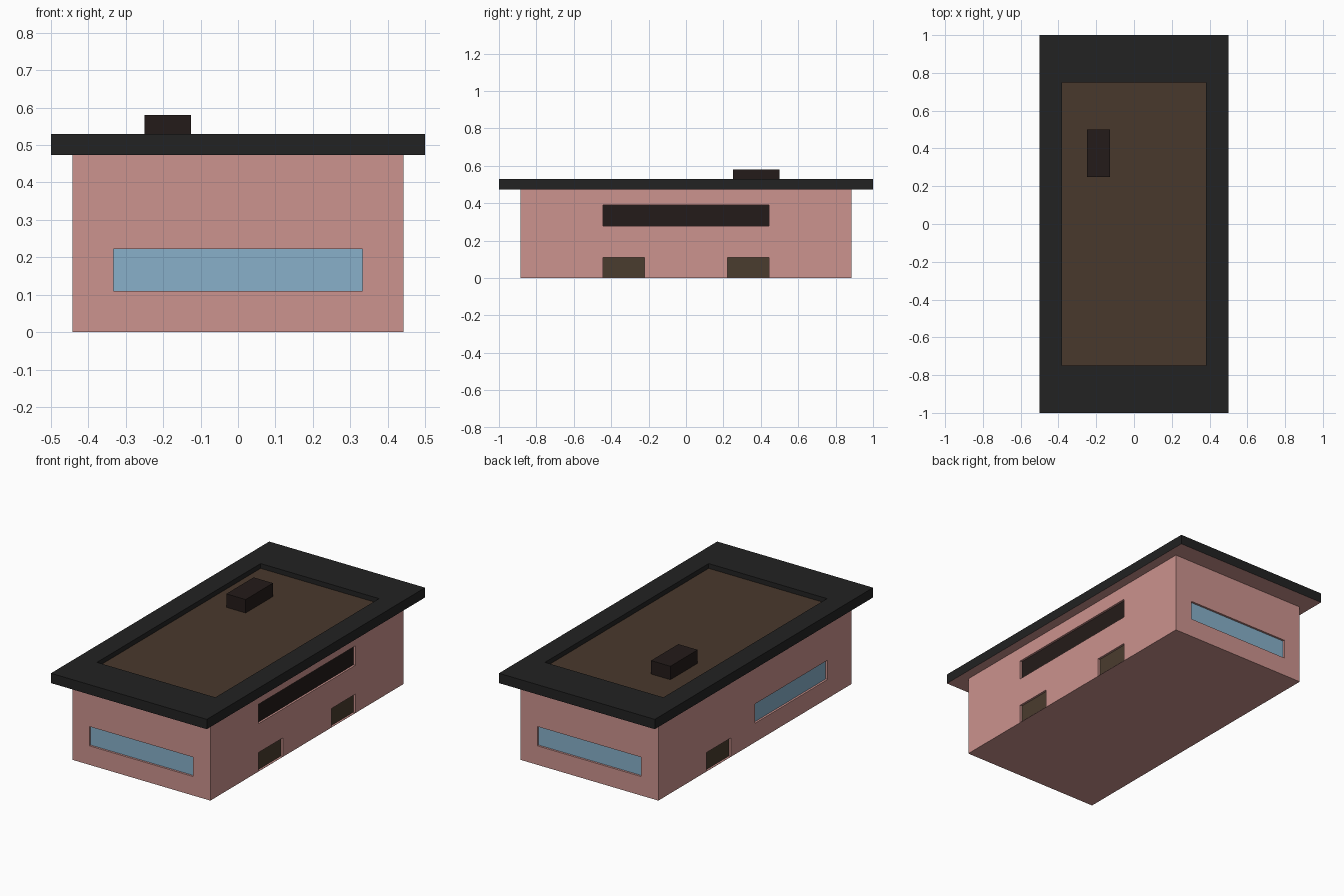
import bpy, bmesh
from mathutils import Vector

if "Cube" in bpy.data.objects:
    bpy.data.objects.remove(bpy.data.objects["Cube"])


def material(name, hex_colour):
    # hex sRGB to linear diffuse colour
    m = bpy.data.materials.new(name)
    rgb = [int(hex_colour[i:i + 2], 16) / 255 for i in (0, 2, 4)]
    m.diffuse_color = [((c + 0.055) / 1.055) ** 2.4 for c in rgb] + [1]
    m.use_nodes = True
    m.node_tree.nodes["Principled BSDF"].inputs["Base Color"].default_value = m.diffuse_color
    return m


PINK = material("pink_wall", "cc938e")
BLACK = material("black_roof", "222222")
BROWN = material("brown_deck", "49382c")
DARK = material("dark_metal", "241b19")
DOOR = material("door_brown", "4a3c2e")
GLASS = material("glass_blue", "88b0ca")


def box(name, lo, hi, mat=None):
    bm = bmesh.new()
    bmesh.ops.create_cube(bm, size=1)
    lo, hi = Vector(lo), Vector(hi)
    for v in bm.verts:
        v.co = (lo + hi) / 2 + v.co * (hi - lo)
    mesh = bpy.data.meshes.new(name)
    bm.to_mesh(mesh)
    bm.free()
    if mat:
        mesh.materials.append(mat)
    ob = bpy.data.objects.new(name, mesh)
    bpy.context.collection.objects.link(ob)
    return ob


def carve(target, cutters):
    # subtract the cutters, bake the result, then discard them
    for c in cutters:
        mod = target.modifiers.new("cut", 'BOOLEAN')
        mod.operation, mod.solver, mod.object = 'DIFFERENCE', 'EXACT', c
    dg = bpy.context.evaluated_depsgraph_get()
    mesh = bpy.data.meshes.new_from_object(target.evaluated_get(dg))
    target.modifiers.clear()
    target.data = mesh
    for c in cutters:
        bpy.data.objects.remove(c)


WX, WY, WALL_TOP, ROOF_TOP = 0.443, 0.886, 0.473, 0.53
REVEAL, CUT, BACK = 0.012, 0.02, 0.025

# walls
walls = box("walls", (-WX, -WY, 0), (WX, WY, WALL_TOP), PINK)

# openings: name, axis of the wall normal, side, span along wall, z range, material
openings = [
    ("front_window", 1, -1, (-0.333, 0.333), (0.11, 0.222), GLASS),
    ("back_window", 1, 1, (-0.333, 0.333), (0.11, 0.222), GLASS),
    ("left_window", 0, -1, (-0.665, 0.0), (0.11, 0.222), GLASS),
    ("left_door", 0, -1, (0.222, 0.443), (0.002, 0.11), DOOR),
    ("right_front_door", 0, 1, (-0.443, -0.222), (0.002, 0.11), DOOR),
    ("right_back_door", 0, 1, (0.222, 0.443), (0.002, 0.11), DOOR),
    ("right_sign_panel", 0, 1, (-0.443, 0.443), (0.277, 0.39), DARK),
]


def wall_box(name, axis, side, span, z, near, far, mat=None):
    # box set into a wall between depths near and far
    face = (WX, WY)[axis]
    d = sorted((side * (face - near), side * (face - far)))
    lo, hi = [0, 0, z[0]], [0, 0, z[1]]
    lo[axis], hi[axis] = d
    lo[1 - axis], hi[1 - axis] = span
    return box(name, lo, hi, mat)


cutters = []
for name, axis, side, span, z, mat in openings:
    cutters.append(wall_box("cutter", axis, side, span, z, -0.05, CUT, PINK))
    wall_box(name, axis, side, span, z, REVEAL, BACK, mat)
carve(walls, cutters)

# overhanging roof with a sunken top and a wall-coloured underside
roof = box("roof", (-0.5, -1, WALL_TOP), (0.5, 1, ROOF_TOP), BLACK)
carve(roof, [box("cutter", (-0.38, -0.75, 0.49), (0.38, 0.75, 0.6), BLACK)])
roof.data.materials.append(PINK)
for p in roof.data.polygons:
    if p.normal.z < -0.9:
        p.material_index = 1

# sunken roof deck and roof vent
box("roof_deck", (-0.38, -0.75, 0.485), (0.38, 0.75, 0.502), BROWN)
box("roof_vent", (-0.25, 0.25, 0.495), (-0.126, 0.5, 0.58), DARK)
